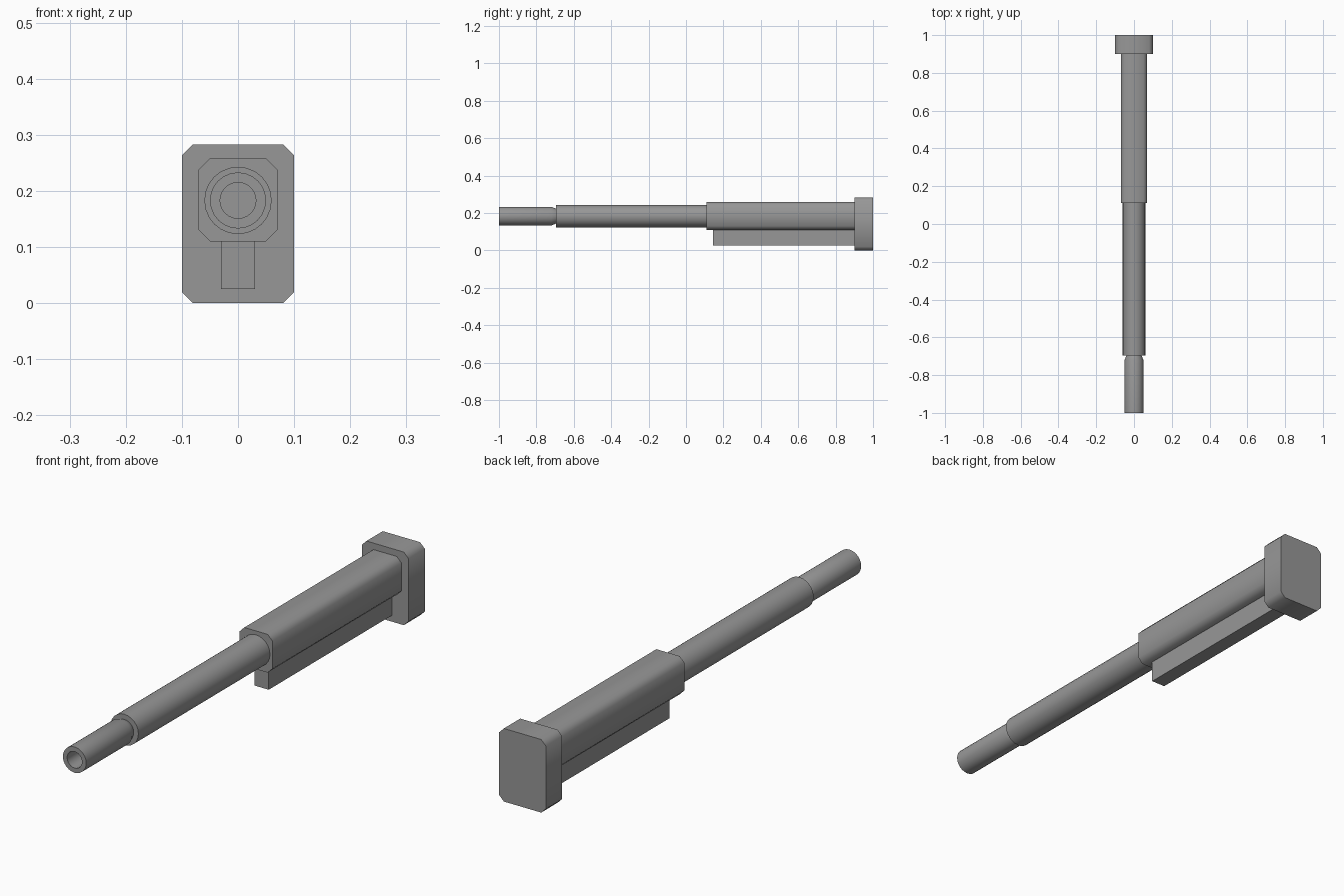
import bpy, bmesh, math

cube = bpy.data.objects.get("Cube")
if cube:
    bpy.data.objects.remove(cube, do_unlink=True)

AXIS_Z = 0.183   # height of the tube axis
SIDES = 24

grey = bpy.data.materials.new("mid grey")
grey.use_nodes = True
colour = (0.31, 0.31, 0.31, 1)
grey.diffuse_color = colour
grey.node_tree.nodes["Principled BSDF"].inputs["Base Color"].default_value = colour


def finish(name, bm, angle):
    """Turn a bmesh into a named, shaded object."""
    bmesh.ops.recalc_face_normals(bm, faces=bm.faces)
    mesh = bpy.data.meshes.new(name)
    bm.to_mesh(mesh)
    bm.free()
    mesh.materials.append(grey)
    obj = bpy.data.objects.new(name, mesh)
    bpy.context.collection.objects.link(obj)
    bpy.ops.object.select_all(action='DESELECT')
    obj.select_set(True)
    bpy.context.view_layer.objects.active = obj
    bpy.ops.object.shade_smooth_by_angle(angle=math.radians(angle))
    return obj


def block(name, half_w, z0, z1, y0, y1, cut=0.0):
    """Box running along y, with its four long corners cut at 45 degrees."""
    if cut:
        outline = [(half_w - cut, z0), (half_w, z0 + cut), (half_w, z1 - cut), (half_w - cut, z1)]
    else:
        outline = [(half_w, z0), (half_w, z1)]
    outline += [(-x, z) for x, z in reversed(outline)]
    bm = bmesh.new()
    face = bm.faces.new([bm.verts.new((x, y0, z)) for x, z in outline])
    ext = bmesh.ops.extrude_face_region(bm, geom=[face], use_keep_orig=True)
    new = [v for v in ext["geom"] if isinstance(v, bmesh.types.BMVert)]
    bmesh.ops.translate(bm, verts=new, vec=(0, y1 - y0, 0))
    return finish(name, bm, 50)


def turned(name, profile):
    """Revolve (radius, y) points around the tube axis; both ends are capped."""
    bm = bmesh.new()
    rings = []
    for r, y in profile:
        rings.append([bm.verts.new((r * math.sin(2 * math.pi * i / SIDES), y,
                                    AXIS_Z + r * math.cos(2 * math.pi * i / SIDES)))
                      for i in range(SIDES)])
    for a, b in zip(rings, rings[1:]):
        for i in range(SIDES):
            j = (i + 1) % SIDES
            bm.faces.new((a[i], a[j], b[j], b[i]))
    bm.faces.new(rings[0])
    bm.faces.new(rings[-1])
    return finish(name, bm, 30)


# Rear plate, housing and the rail beneath it
block("rear_plate", 0.10, 0.0, 0.283, 0.90, 1.0, 0.02)
block("housing", 0.07, 0.11, 0.258, 0.11, 0.90, 0.02)
block("lower_rail", 0.03, 0.025, 0.11, 0.145, 0.90)

# Wide outer tube
turned("outer_tube", [(0.06, -0.695), (0.06, 0.11)])

# Hollow inner tube, necked where it enters the outer tube
turned("inner_tube", [(0.032, -0.70), (0.032, -1.0), (0.05, -1.0),
                      (0.05, -0.72), (0.04, -0.695)])
